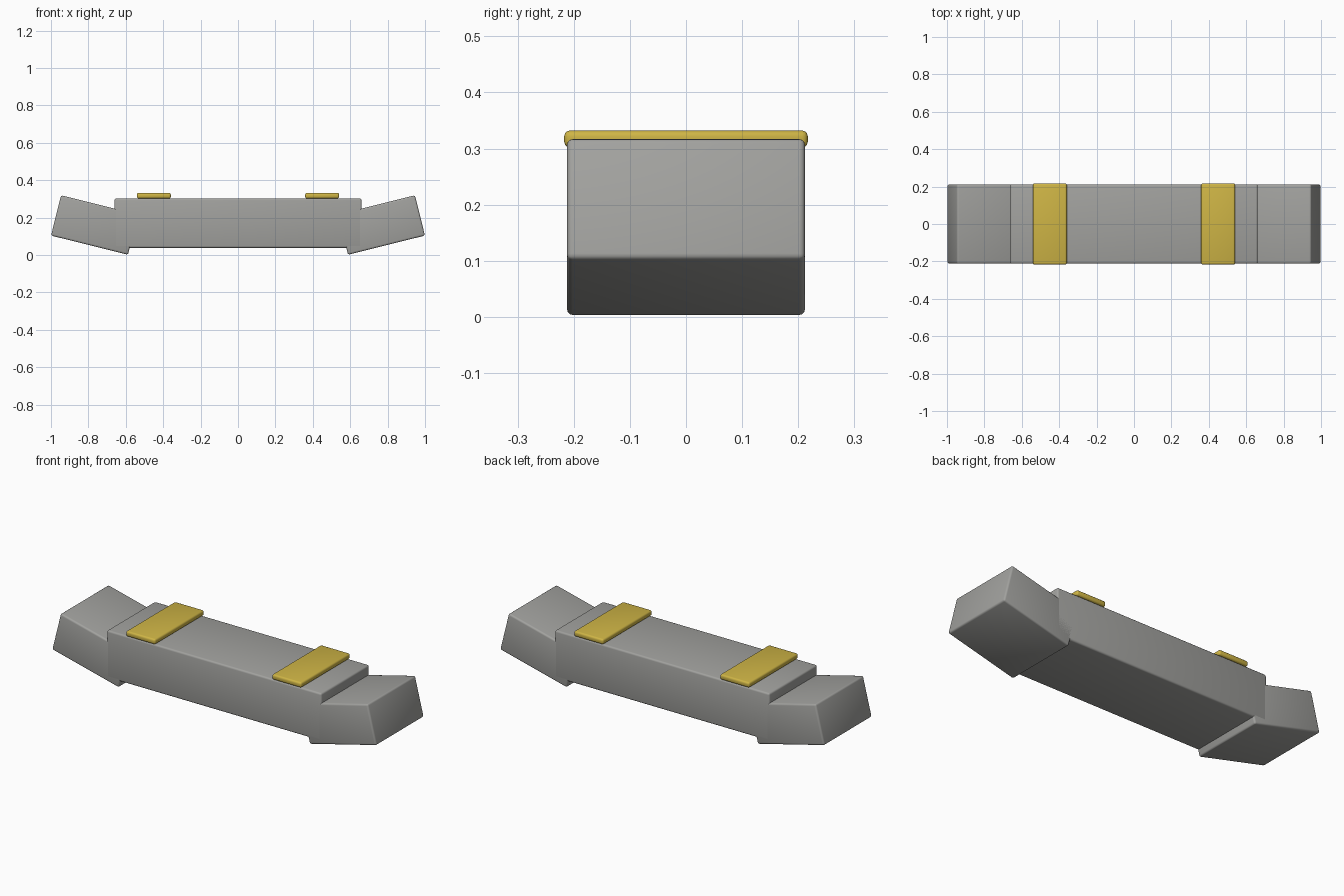
import bpy
import math

if "Cube" in bpy.data.objects:
    bpy.data.objects.remove(bpy.data.objects["Cube"])


def material(name, rgb):
    m = bpy.data.materials.new(name)
    m.diffuse_color = (*rgb, 1)
    m.use_nodes = True
    m.node_tree.nodes["Principled BSDF"].inputs["Base Color"].default_value = m.diffuse_color
    return m


steel = material("grey", (0.36, 0.36, 0.345))
yellow = material("yellow", (0.62, 0.46, 0.06))


def rounded_box(name, loc, size, mat, radius, tilt=0):
    """Box of the given size, tilted about y, with rounded edges."""
    bpy.ops.mesh.primitive_cube_add(size=1, location=loc)
    ob = bpy.context.object
    ob.name = name
    ob.scale = size
    bpy.ops.object.transform_apply(location=False, rotation=False, scale=True)
    ob.rotation_euler.y = tilt
    ob.data.materials.append(mat)
    bevel = ob.modifiers.new("rounded edges", 'BEVEL')
    bevel.width = radius
    bevel.segments = 3
    bpy.ops.object.modifier_apply(modifier=bevel.name)
    bpy.ops.object.shade_smooth_by_angle(angle=math.radians(35))
    return ob


# Long straight middle
rounded_box("main_beam", (0, 0, 0.17), (1.322, 0.424, 0.264), steel, 0.01)

for side, label in ((-1, "left"), (1, "right")):
    # Upturned end block
    rounded_box(label + "_end_block", (side * 0.767, 0, 0.16),
                (0.424, 0.424, 0.222), steel, 0.01, -side * math.radians(14))
    # Band lying across the top
    rounded_box(label + "_band", (side * 0.45, 0, 0.317),
                (0.182, 0.434, 0.03), yellow, 0.01)
